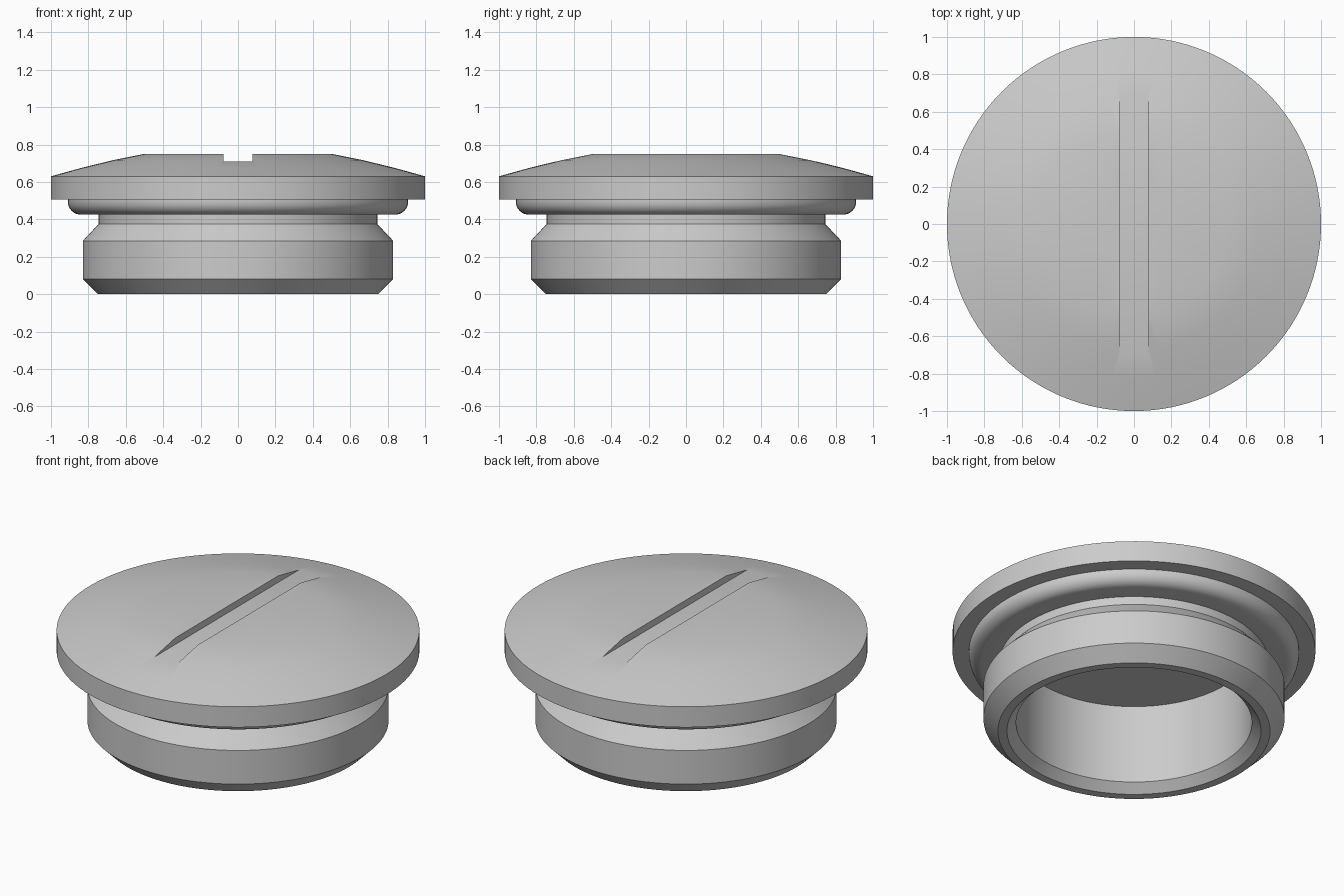
import bpy, bmesh, math

if "Cube" in bpy.data.objects:
    bpy.data.objects.remove(bpy.data.objects["Cube"], do_unlink=True)

SEGMENTS = 128

grey = bpy.data.materials.new("plain_grey")
grey.use_nodes = True
colour = (0.6, 0.6, 0.6, 1)
grey.diffuse_color = colour
grey.node_tree.nodes["Principled BSDF"].inputs["Base Color"].default_value = colour


def lathe(name, profile, closed=False):
    """Spin a (radius, height) profile around the z axis."""
    bm = bmesh.new()
    verts = [bm.verts.new((r, 0, z)) for r, z in profile]
    edges = [bm.edges.new(pair) for pair in zip(verts, verts[1:])]
    if closed:
        edges.append(bm.edges.new((verts[-1], verts[0])))
    bmesh.ops.spin(bm, geom=verts + edges, cent=(0, 0, 0), axis=(0, 0, 1),
                   angle=math.tau, steps=SEGMENTS, use_merge=True)
    bmesh.ops.remove_doubles(bm, verts=bm.verts, dist=1e-5)
    bmesh.ops.recalc_face_normals(bm, faces=bm.faces)
    mesh = bpy.data.meshes.new(name)
    bm.to_mesh(mesh)
    bm.free()
    mesh.materials.append(grey)
    obj = bpy.data.objects.new(name, mesh)
    bpy.context.collection.objects.link(obj)
    return obj


def smooth(obj):
    bpy.ops.object.select_all(action="DESELECT")
    obj.select_set(True)
    bpy.context.view_layer.objects.active = obj
    bpy.ops.object.shade_smooth_by_angle(angle=math.radians(30))


# Hollow plug: domed cap, rim, neck, chamfered body and open cavity
plug = lathe("plug_body", [
    (0, 0.75), (0.5, 0.75), (0.67, 0.716), (0.83, 0.677), (1, 0.63),  # dome
    (1, 0.505), (0.745, 0.505),                                     # rim
    (0.745, 0.375), (0.83, 0.285), (0.83, 0.08), (0.755, 0.005),    # neck, body
    (0.75, 0), (0.7, 0), (0.65, 0.05),                              # mouth
    (0.65, 0.53), (0, 0.53),                                        # cavity
])

# Screwdriver slot cut across the dome from front to back
bpy.ops.mesh.primitive_cube_add(size=1, location=(0, 0, 0.81))
cutter = bpy.context.object
cutter.name = "slot_cutter"
cutter.scale = (0.154, 2.2, 0.2)
cutter.hide_render = True
cutter.display_type = "WIRE"
cut = plug.modifiers.new("slot", "BOOLEAN")
cut.operation = "DIFFERENCE"
cut.solver = "EXACT"
cut.object = cutter
bpy.ops.object.select_all(action="DESELECT")
plug.select_set(True)
bpy.context.view_layer.objects.active = plug
bpy.ops.object.modifier_apply(modifier=cut.name)
bpy.data.objects.remove(cutter, do_unlink=True)
smooth(plug)

# Sealing ring under the rim, with a rounded lower edge
ROUND, STEPS = 0.07, 8
corner = [(0.84 + ROUND * math.cos(a), 0.495 - ROUND * math.sin(a))
          for a in (i / STEPS * math.pi / 2 for i in range(STEPS + 1))]
seal = lathe("sealing_ring",
             [(0.74, 0.508), (0.91, 0.508)] + corner + [(0.74, 0.425)], closed=True)
smooth(seal)
